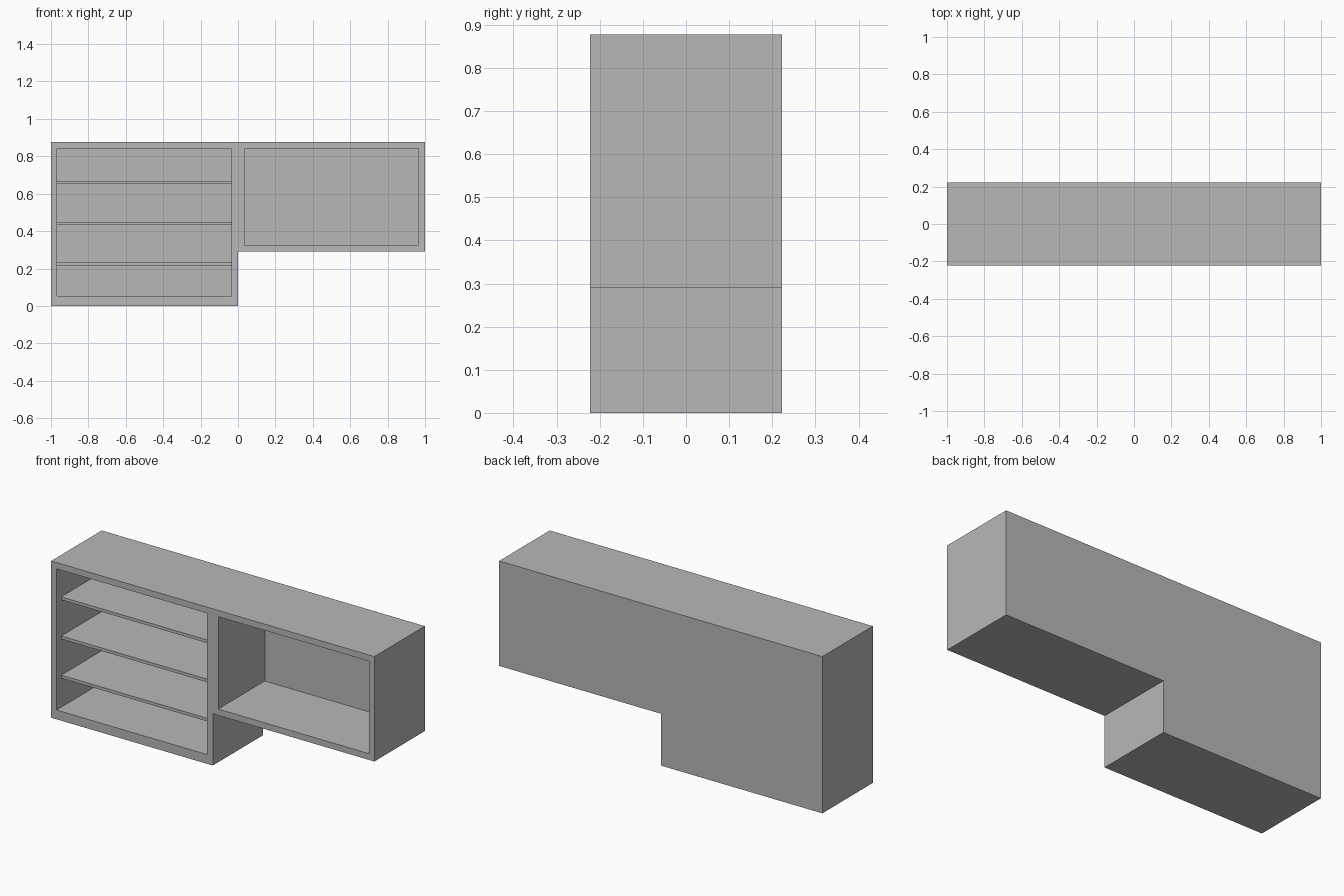
import bpy
import bmesh

default = bpy.data.objects.get("Cube")
if default:
    bpy.data.objects.remove(default, do_unlink=True)

TOP, STEP = 0.877, 0.29          # overall height, underside of the raised half
FRONT, BACK = -0.223, 0.223
INNER_BACK = 0.188               # front face of the back panel

grey = bpy.data.materials.new("plain_grey")
grey.use_nodes = True
colour = (0.48, 0.48, 0.48, 1)
grey.diffuse_color = colour
grey.node_tree.nodes["Principled BSDF"].inputs["Base Color"].default_value = colour


def prism(name, outline, y0, y1):
    """Extrude an outline of (x, z) points from y0 to y1."""
    bm = bmesh.new()
    face = bm.faces.new([bm.verts.new((x, y0, z)) for x, z in outline])
    extruded = bmesh.ops.extrude_face_region(bm, geom=[face])["geom"]
    for v in extruded:
        if isinstance(v, bmesh.types.BMVert):
            v.co.y = y1
    bmesh.ops.recalc_face_normals(bm, faces=bm.faces)
    mesh = bpy.data.meshes.new(name)
    bm.to_mesh(mesh)
    bm.free()
    mesh.materials.append(grey)
    obj = bpy.data.objects.new(name, mesh)
    bpy.context.collection.objects.link(obj)
    return obj


def box(name, x0, x1, y0, y1, z0, z1):
    return prism(name, [(x0, z0), (x1, z0), (x1, z1), (x0, z1)], y0, y1)


# Stepped cabinet body
carcass = prism("cabinet_body",
                [(-1, 0), (0, 0), (0, STEP), (1, STEP), (1, TOP), (-1, TOP)],
                FRONT, BACK)

# Open compartments hollowed out from the front
openings = {"tall_opening": (-0.967, -0.035, 0.052),
            "raised_opening": (0.034, 0.966, 0.325)}
for name, (x0, x1, z0) in openings.items():
    cutter = box(name + "_cutter", x0, x1, FRONT - 0.1, INNER_BACK, z0, 0.842)
    cut = carcass.modifiers.new(name, "BOOLEAN")
    cut.operation = "DIFFERENCE"
    cut.solver = "EXACT"
    cut.object = cutter
    bpy.context.view_layer.objects.active = carcass
    bpy.ops.object.modifier_apply(modifier=cut.name)
    bpy.data.objects.remove(cutter, do_unlink=True)

# Three evenly spaced shelves, set back from the front edge
x0, x1, _ = openings["tall_opening"]
for i in range(3):
    z = 0.214 + 0.219 * i
    box(f"shelf_{i + 1}", x0, x1, FRONT + 0.042, INNER_BACK, z, z + 0.017)
